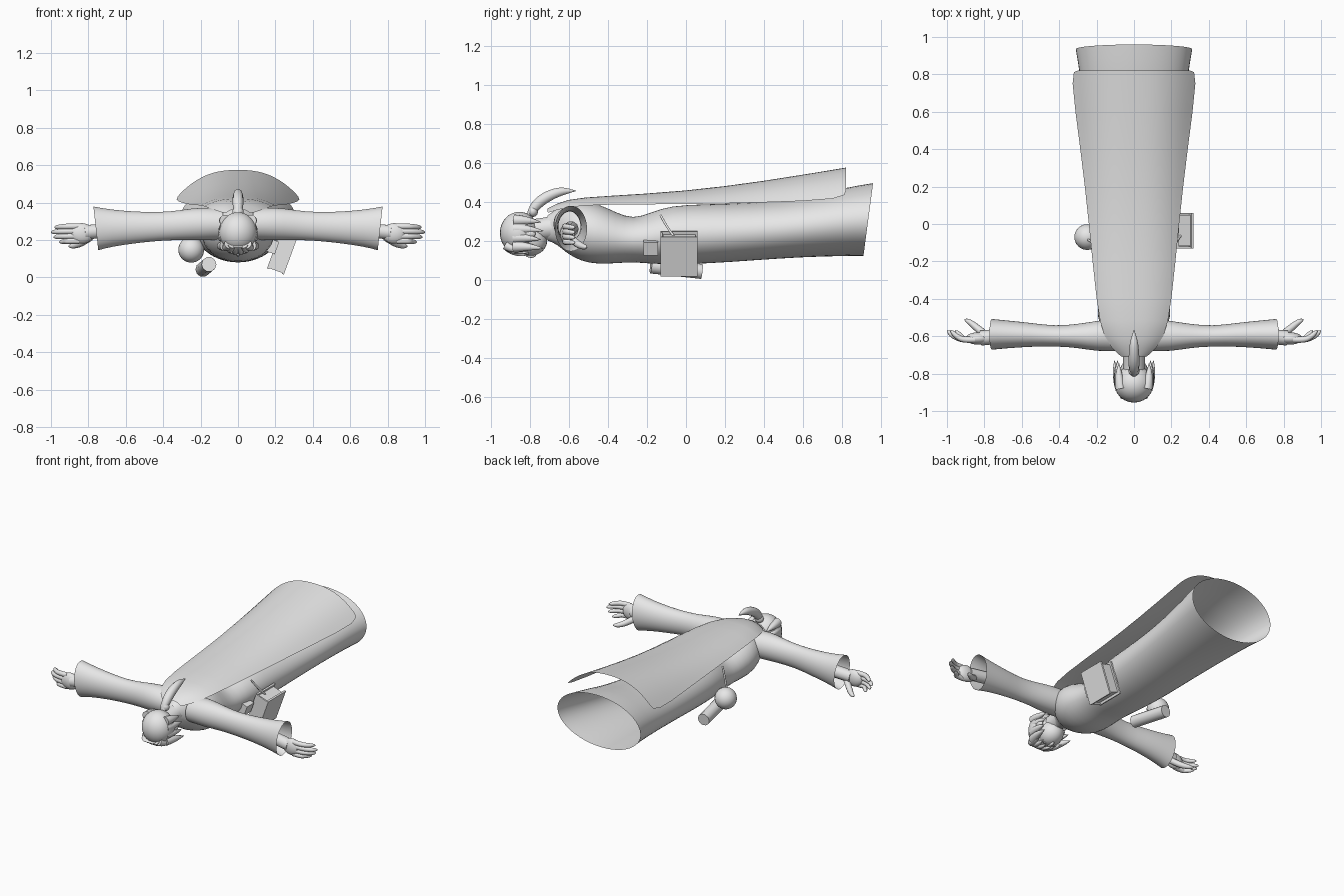
import bpy, bmesh, math
from mathutils import Vector

cube = bpy.data.objects.get("Cube")
if cube:
    bpy.data.objects.remove(cube, do_unlink=True)

gray = bpy.data.materials.new("plain_gray")
gray.use_nodes = True
gray.diffuse_color = (0.8, 0.8, 0.8, 1)
gray.node_tree.nodes["Principled BSDF"].inputs["Base Color"].default_value = (0.8, 0.8, 0.8, 1)


def finish(ob, angle=40):
    ob.data.materials.clear()
    ob.data.materials.append(gray)
    bpy.ops.object.select_all(action='DESELECT')
    ob.select_set(True)
    bpy.context.view_layer.objects.active = ob
    bpy.ops.object.shade_smooth_by_angle(angle=math.radians(angle))
    return ob


def grid(name, rows, closed, levels=1):
    """Skin a list of equal-length point rows."""
    bm = bmesh.new()
    vs = [[bm.verts.new(p) for p in row] for row in rows]
    n = len(rows[0])
    for a, b in zip(vs, vs[1:]):
        for i in range(n if closed else n - 1):
            j = (i + 1) % n
            bm.faces.new((a[i], a[j], b[j], b[i]))
    bmesh.ops.recalc_face_normals(bm, faces=bm.faces)
    me = bpy.data.meshes.new(name)
    bm.to_mesh(me)
    bm.free()
    ob = bpy.data.objects.new(name, me)
    bpy.context.collection.objects.link(ob)
    finish(ob, 70)
    if levels:
        ob.modifiers.new("smooth", 'SUBSURF').levels = levels
    return ob


def tube(name, pts, flat=False):
    """Tapered tube through (x, y, z, radius) points."""
    cu = bpy.data.curves.new(name, 'CURVE')
    cu.dimensions = '3D'
    cu.bevel_depth = 1
    cu.bevel_resolution = 3
    cu.use_fill_caps = True
    cu.resolution_u = 5
    sp = cu.splines.new('POLY' if flat else 'NURBS')
    sp.points.add(len(pts) - 1)
    for p, (x, y, z, r) in zip(sp.points, pts):
        p.co = (x, y, z, 1)
        p.radius = r
    if not flat:
        sp.order_u = 3
        sp.use_endpoint_u = True
    ob = bpy.data.objects.new(name, cu)
    bpy.context.collection.objects.link(ob)
    bpy.ops.object.select_all(action='DESELECT')
    ob.select_set(True)
    bpy.context.view_layer.objects.active = ob
    bpy.ops.object.convert(target='MESH')
    return finish(bpy.context.object, 50)


def ball(name, loc, scale):
    bpy.ops.mesh.primitive_uv_sphere_add(segments=24, ring_count=16, location=loc)
    bpy.context.object.name = name
    bpy.context.object.scale = scale
    return finish(bpy.context.object, 60)


def box(name, loc, size, rot=(0, 0, 0)):
    bpy.ops.mesh.primitive_cube_add(size=1, location=loc, rotation=rot)
    bpy.context.object.name = name
    bpy.context.object.scale = size
    return finish(bpy.context.object, 30)


turns = [2 * math.pi * i / 24 for i in range(24)]

# Robe: y, half width, bottom z, top z; the hem is open and slanted
body = [(-.71, .05, .2, .33), (-.66, .075, .18, .365), (-.62, .14, .14, .39),
        (-.54, .19, .092, .405), (-.45, .2, .078, .392), (-.36, .185, .083, .345),
        (-.27, .178, .09, .312), (-.18, .19, .08, .345), (-.08, .212, .078, .382),
        (.1, .225, .08, .388), (.35, .24, .098, .395), (.6, .265, .115, .42),
        (.82, .295, .12, .475), (.935, .315, .12, .497)]
rows = []
for y, w, lo, hi in body:
    slant = .025 if y > .9 else 0
    rows.append([(w * math.cos(t), y + slant * math.sin(t),
                  (lo + hi) / 2 + (hi - lo) / 2 * math.sin(t)) for t in turns])
grid("robe", rows, True)

# Cape: y, half width, edge z, middle z
cape = [(-.71, .07, .34, .365), (-.62, .165, .375, .415), (-.43, .2, .387, .428),
        (0, .24, .386, .453), (.4, .285, .396, .505), (.82, .345, .41, .575)]
rows = [[(w * u / 8, y, lo + (hi - lo) * (1 - abs(u / 8) ** 2.5)) for u in range(-8, 9)]
        for y, w, lo, hi in cape]
grid("cape", rows, False)

# Arms: x, y centre, y radius, z centre, z radius
sleeve = [(.08, -.59, .09, .285, .085), (.2, -.6, .082, .287, .09), (.3, -.598, .064, .28, .08),
          (.42, -.6, .054, .272, .076), (.55, -.592, .064, .267, .085),
          (.68, -.59, .075, .263, .1), (.76, -.59, .083, .262, .118)]
for s, side in ((1, "left"), (-1, "right")):
    rows = [[(s * (x + (.013 * math.sin(t) if x > .7 else 0)),
              y + ry * math.cos(t), z + rz * math.sin(t)) for t in turns]
            for x, y, ry, z, rz in sleeve]
    grid(side + "_sleeve", rows, True)
    tube(side + "_wrist", [(s * .6, -.59, .26, .04), (s * .72, -.6, .25, .04), (s * .82, -.61, .24, .04)])
    ball(side + "_palm", (s * .835, -.612, .235), (.065, .033, .055))
    for k, tip in enumerate((.955, .985, .998, .98)):
        z = .195 + .026 * k
        tube(side + "_finger", [(s * .85, -.618, z, .017), (s * .91, -.622, z, .016),
                                (s * (tip - .03), -.6, z - .003, .014),
                                (s * (tip - .008), -.577, z - .005, .011),
                                (s * tip, -.57, z - .006, .003)])
    tube(side + "_thumb", [(s * .79, -.595, .215, .02), (s * .835, -.56, .185, .02),
                           (s * .87, -.53, .17, .016), (s * .895, -.515, .167, .012),
                           (s * .905, -.51, .166, .003)])

# Head, facing down
ball("hair_cap", (0, -.855, .24), (.104, .1, .108))
ball("face", (0, -.8, .2), (.077, .088, .078))
tube("neck", [(0, -.82, .25, .06), (0, -.74, .26, .055), (0, -.66, .27, .065)])
tube("nose", [(0, -.82, .125, .006), (0, -.785, .115, .013), (0, -.775, .13, .008)])
for s, side in ((1, "left"), (-1, "right")):
    ball(side + "_ear", (s * .088, -.8, .235), (.014, .028, .02))
    ball(side + "_eye", (s * .032, -.815, .132), (.015, .008, .006))
    # Locks of hair around the sides and brow
    for k in range(4):
        z = .17 + .045 * k
        tube(side + "_side_lock", [(s * .07, -.88, z, .03), (s * (.1 - .005 * k), -.81, z, .024),
                                   (s * (.104 - .008 * k), -.73 - .015 * (k % 2), z - .01, .001)])
    for k in range(3):
        x = .012 + .03 * k
        tube(side + "_fringe", [(s * x * .7, -.92, .175, .025), (s * x, -.88, .128 + .01 * k, .02),
                                (s * (x + .012), -.815 + .01 * k, .125 + .014 * k, .001)])

# Topknot and tail of hair
ball("hair_tie", (0, -.785, .35), (.03, .026, .028))
tail = tube("ponytail", [(0, -.8, .33, .018), (0, -.785, .365, .026), (0, -.74, .41, .03),
                         (0, -.68, .442, .027), (0, -.62, .457, .02), (0, -.565, .455, .001)])

# Book hanging at the left hip
tilt = math.radians(20)
out = Vector((math.cos(tilt), 0, -math.sin(tilt)))
mid = Vector((.237, -.035, .133))
box("book_pages", mid, (.075, .165, .185), (0, tilt, 0))
for s, name in ((1, "book_front_cover"), (-1, "book_back_cover")):
    box(name, mid + out * s * .042, (.012, .19, .215), (0, tilt, 0))
box("book_spine", mid - Vector((0, .09, 0)), (.085, .01, .205), (0, tilt, 0))

# Small pouch, gourd, scroll and cords at the belt
box("belt_pouch", (.185, -.18, .165), (.05, .075, .07), (0, tilt, 0))
ball("round_flask", (-.25, -.07, .148), (.069, .069, .069))
tube("scroll", [(-.155, -.18, .07, .04), (-.188, .08, .042, .04)], flat=True)
tube("flask_cord", [(-.19, -.12, .33, .006), (-.225, -.1, .26, .006), (-.25, -.08, .2, .006)])
tube("book_cord", [(.19, -.13, .33, .006), (.225, -.1, .27, .006), (.25, -.06, .22, .006)])
